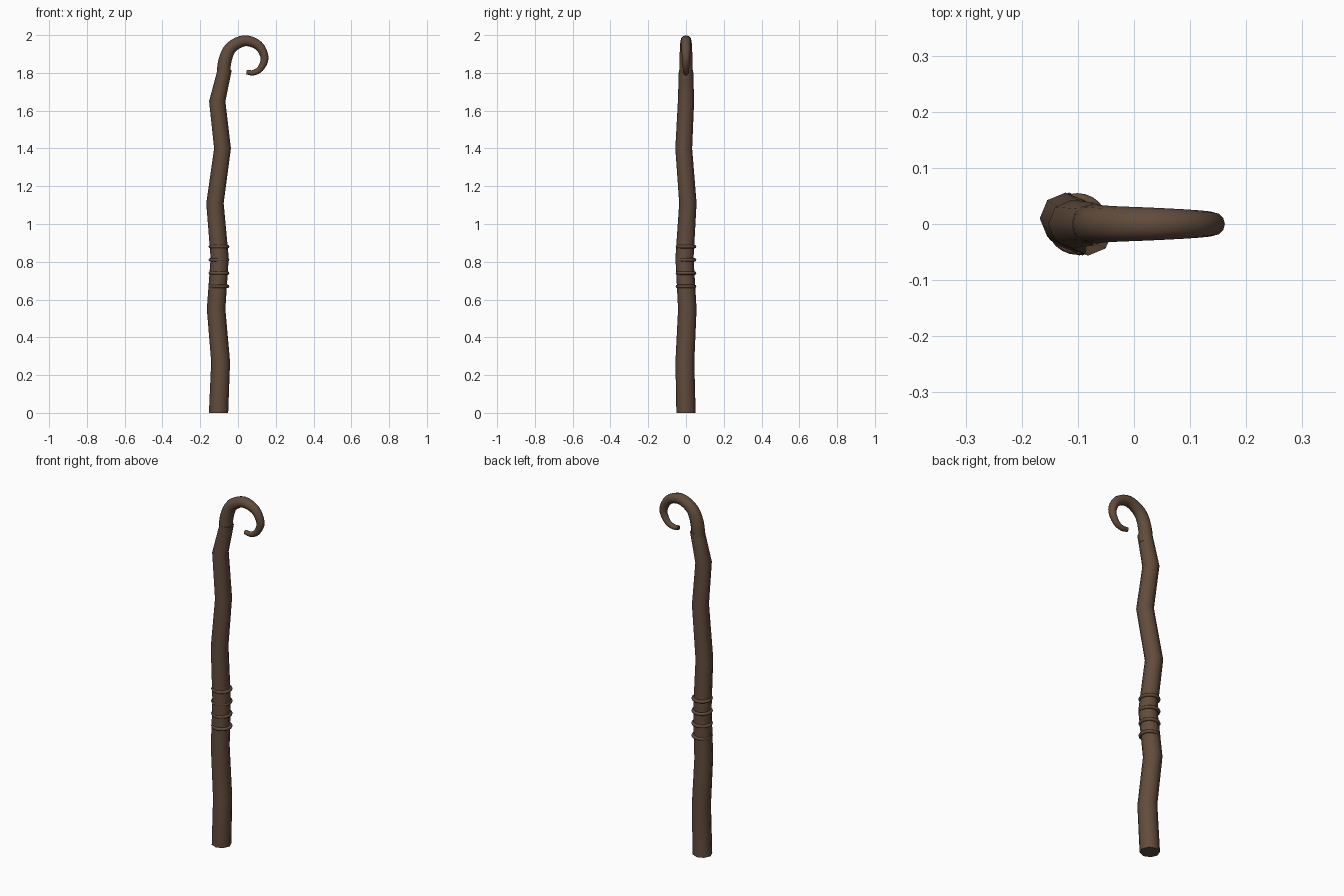
import bpy, math
from mathutils import Vector

if "Cube" in bpy.data.objects:
    bpy.data.objects.remove(bpy.data.objects["Cube"])

wood = bpy.data.materials.new("dark brown wood")
wood.diffuse_color = (0.12, 0.072, 0.045, 1)
wood.use_nodes = True
wood.node_tree.nodes["Principled BSDF"].inputs["Base Color"].default_value = wood.diffuse_color


def finish(obj, angle):
    obj.data.materials.append(wood)
    bpy.ops.object.select_all(action='DESELECT')
    obj.select_set(True)
    bpy.context.view_layer.objects.active = obj
    bpy.ops.object.shade_smooth_by_angle(angle=math.radians(angle))


def loft(name, rings, angle):
    """Skin a list of equal-length vertex rings and cap both ends."""
    n = len(rings[0])
    verts = [v for ring in rings for v in ring]
    faces = [(i * n + j, i * n + (j + 1) % n, (i + 1) * n + (j + 1) % n, (i + 1) * n + j)
             for i in range(len(rings) - 1) for j in range(n)]
    faces.append(tuple(range(n))[::-1])
    faces.append(tuple((len(rings) - 1) * n + j for j in range(n)))
    mesh = bpy.data.meshes.new(name)
    mesh.from_pydata(verts, [], faces)
    obj = bpy.data.objects.new(name, mesh)
    bpy.context.collection.objects.link(obj)
    finish(obj, angle)


# crooked eight-sided shaft: x, y, z, radius
shaft = [(-0.103, 0, 0, 0.051), (-0.092, -0.006, 0.27, 0.050), (-0.116, 0.007, 0.55, 0.049),
         (-0.097, -0.008, 0.82, 0.048), (-0.122, 0.010, 1.11, 0.046), (-0.082, -0.012, 1.40, 0.0445),
         (-0.110, 0, 1.65, 0.043), (-0.071, 0, 1.815, 0.038)]
loft("shaft", [[(x + r * math.cos(a), y + r * math.sin(a), z)
                for a in (math.tau * k / 8 for k in range(8))] for x, y, z, r in shaft], 60)

# curled crook: tapering tube along a smooth spline through x, z, radius
keys = [(-0.078, 1.77, 0.036), (-0.070, 1.86, 0.035), (-0.038, 1.933, 0.032), (0.035, 1.970, 0.029),
        (0.108, 1.945, 0.025), (0.141, 1.880, 0.021), (0.119, 1.823, 0.017), (0.082, 1.801, 0.0145),
        (0.045, 1.804, 0.012)]
P = [Vector(k) for k in keys]
P = [2 * P[0] - P[1]] + P + [2 * P[-1] - P[-2]]
path = []
for i in range(1, len(P) - 2):
    a, b, c, d = P[i - 1:i + 3]
    for s in range(4):
        t = s / 4
        path.append(0.5 * (2 * b + (c - a) * t + (2 * a - 5 * b + 4 * c - d) * t * t
                           + (3 * b - a - 3 * c + d) * t ** 3))
path.append(P[-2])
rings = []
for i, p in enumerate(path):
    q = path[min(i + 1, len(path) - 1)] - path[max(i - 1, 0)]
    nx, nz = Vector((q.y, -q.x)).normalized()
    rings.append([(p.x + nx * p.z * math.cos(a), -p.z * math.sin(a), p.y + nz * p.z * math.cos(a))
                  for a in (math.tau * k / 12 for k in range(12))])
loft("crook", rings, 40)

# grip rings, half sunk into the shaft
for i in range(4):
    bpy.ops.mesh.primitive_torus_add(location=(-0.101, 0, 0.67 + 0.07 * i), major_radius=0.046,
                                     minor_radius=0.009, major_segments=24, minor_segments=8)
    ring = bpy.context.object
    ring.name = f"grip_ring_{i + 1}"
    finish(ring, 50)
